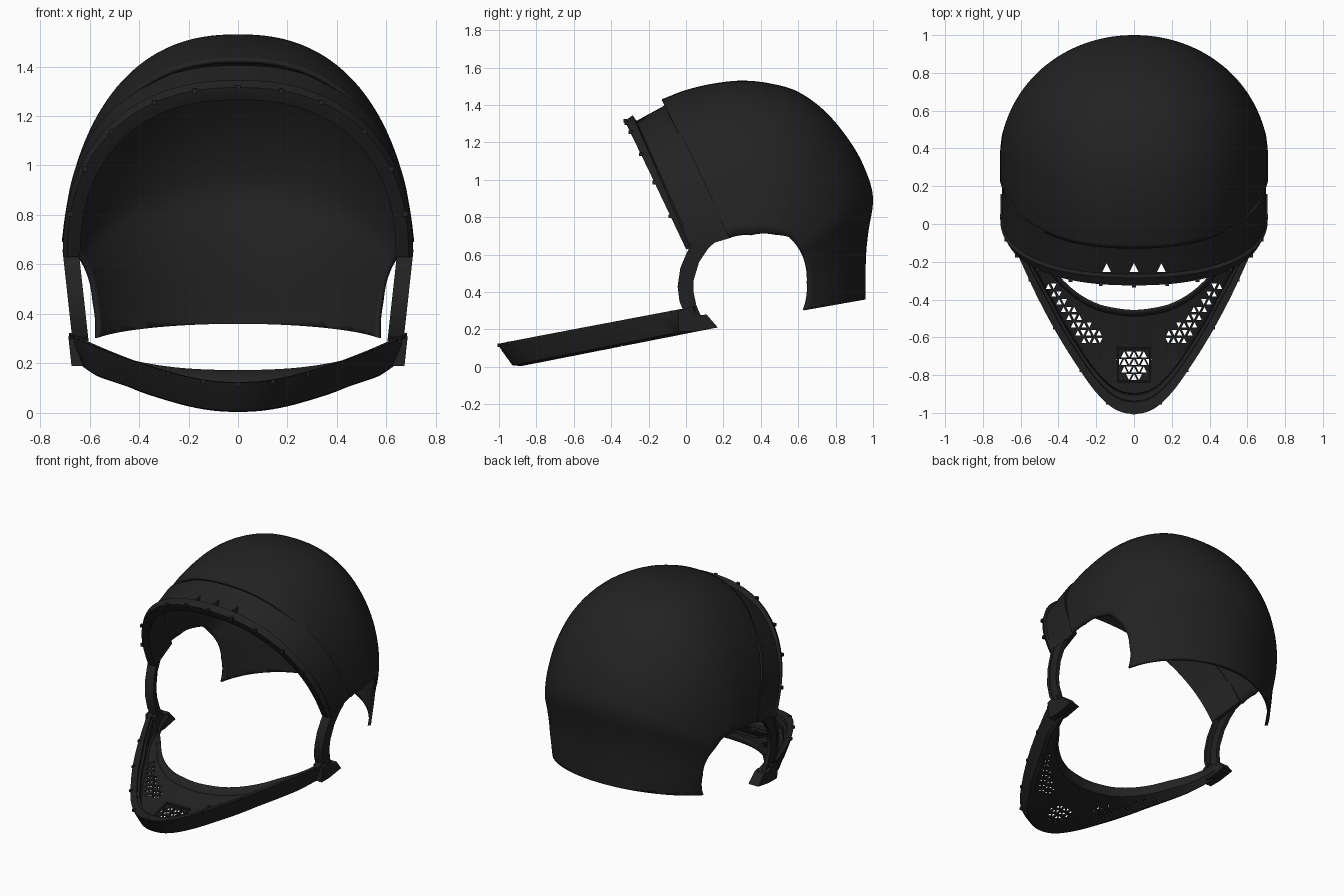
import bpy, bmesh, math
from mathutils import Vector, Matrix

if "Cube" in bpy.data.objects:
    bpy.data.objects.remove(bpy.data.objects["Cube"])

black = bpy.data.materials.new("matte_black")
black.use_nodes = True
COLOUR = (0.016, 0.016, 0.016, 1)
black.diffuse_color = COLOUR
black.node_tree.nodes["Principled BSDF"].inputs["Base Color"].default_value = COLOUR

HINGE = Vector((0.35, 0.45))      # ear centre in (y, z)


def finish(name, bm, smooth=True):
    mesh = bpy.data.meshes.new(name)
    bm.to_mesh(mesh)
    bm.free()
    ob = bpy.data.objects.new(name, mesh)
    bpy.context.collection.objects.link(ob)
    mesh.materials.append(black)
    if smooth:
        activate(ob)
        bpy.ops.object.shade_smooth_by_angle(angle=math.radians(32))
    return ob


def activate(ob):
    bpy.ops.object.select_all(action='DESELECT')
    ob.select_set(True)
    bpy.context.view_layer.objects.active = ob


def apply_modifier(ob, kind, **settings):
    mod = ob.modifiers.new(kind.title(), kind)
    for key, value in settings.items():
        setattr(mod, key, value)
    activate(ob)
    bpy.ops.object.modifier_apply(modifier=mod.name)


def spline(points, steps):
    """Catmull-Rom resampling of a list of 2D points."""
    p = [Vector(q) for q in points]
    p = [2 * p[0] - p[1]] + p + [2 * p[-1] - p[-2]]
    out = []
    for a, b, c, d in zip(p, p[1:], p[2:], p[3:]):
        for i in range(steps):
            t = i / steps
            out.append(b + 0.5 * t * ((c - a) + t * ((2 * a - 5 * b + 4 * c - d)
                                      + t * (3 * (b - c) + d - a))))
    return out + [p[-2]]


def lookup(x, table):
    """Linear interpolation in a rising table of (x, value)."""
    if x <= table[0][0]:
        return table[0][1]
    for (a, u), (b, v) in zip(table, table[1:]):
        if x <= b:
            return u + (v - u) * (x - a) / (b - a)
    return table[-1][1]


def loft(rows, tube=False):
    bm = bmesh.new()
    grid = [[bm.verts.new(p) for p in row] for row in rows]
    n = len(grid[0])
    for r, s in zip(grid, grid[1:]):
        for j in range(n if tube else n - 1):
            k = (j + 1) % n
            bm.faces.new((r[j], r[k], s[k], s[j]))
    if tube:
        bm.faces.new(grid[0])
        bm.faces.new(grid[-1])
    bmesh.ops.recalc_face_normals(bm, faces=bm.faces)
    return bm


def arch(width, phi, power):
    """Superellipse arch: sideways position and height fraction."""
    c, s = math.cos(phi), math.sin(phi)
    return (math.copysign(width * abs(c) ** (2 / power), c), max(s, 0) ** (2 / power))


def prism(bm, outline, place, a, b):
    """Extrude a 2D outline between depths a and b."""
    low = [bm.verts.new(place(u, v, a)) for u, v in outline]
    high = [bm.verts.new(place(u, v, b)) for u, v in outline]
    bm.faces.new(low)
    bm.faces.new(high)
    for i in range(len(low)):
        k = (i + 1) % len(low)
        bm.faces.new((low[i], low[k], high[k], high[i]))
    bmesh.ops.recalc_face_normals(bm, faces=bm.faces)


def cut_triangles(ob, triangles, a, b):
    """Cut small vertical triangular holes: (x, y, size, direction)."""
    bm = bmesh.new()
    for x, y, r, up in triangles:
        prism(bm, [(x - r, y - r * up), (x + r, y - r * up), (x, y + r * up)],
              lambda u, v, w: (u, v, w), a, b)
    cutter = finish("hole_cutter", bm, False)
    cutter.hide_render = True
    apply_modifier(ob, 'BOOLEAN', object=cutter, operation='DIFFERENCE', solver='EXACT')
    bpy.data.objects.remove(cutter)


def nubs(name, points, size):
    bm = bmesh.new()
    for p in points:
        bmesh.ops.create_cube(bm, size=size, matrix=Matrix.Translation(p))
    finish(name, bm, False)


# Helmet shell: arched sections fanned around the ear centre
profile = [(-.13, 1.43), (0, 1.48), (.15, 1.515), (.3, 1.53), (.45, 1.515), (.6, 1.47),
           (.75, 1.36), (.88, 1.2), (.96, 1.05), (1, .9), (.975, .72), (.962, .58),
           (.96, .36), (.96, .1)]
EAR = [(-30, .32), (0, .305), (25, .315), (50, .32), (62, .29), (90, .255), (116, .268)]
WIDTH = [(-30, .65), (0, .68), (30, .70), (65, .72), (116, .722)]
POWER = [(30, 2.0), (85, 2.35)]
rows = []
for p in spline(profile, 6):
    ray = p - HINGE
    angle = math.degrees(math.atan2(ray.y, ray.x))
    power = lookup(angle, POWER)
    start = math.asin((lookup(angle, EAR) / ray.length) ** (power / 2))
    row = []
    for j in range(57):
        x, s = arch(lookup(angle, WIDTH), start + (math.pi - 2 * start) * j / 56, power)
        q = HINGE + ray * s
        row.append((x, q.x, q.y))
    rows.append(row)
bm = loft(rows)
bmesh.ops.bisect_plane(bm, geom=bm.verts[:] + bm.edges[:] + bm.faces[:],
                       plane_co=(0, .96, .36), plane_no=(0, .06, -.34), clear_outer=True)
bm.normal_update()
crown = max(bm.faces, key=lambda f: f.calc_center_median().z)
if crown.normal.z < 0:
    bmesh.ops.reverse_faces(bm, faces=bm.faces)
shell = finish("helmet_shell", bm)
apply_modifier(shell, 'SOLIDIFY', thickness=.018, offset=-1)

# Brow band: (top y, top z, bottom y, bottom z, half width) for each edge loop
band = [(-.10, 1.405, .24, .69, .70), (-.265, 1.315, .04, .63, .70),
        (-.285, 1.345, .025, .63, .708), (-.325, 1.315, 0, .63, .69),
        (-.318, 1.295, .004, .63, .665), (-.30, 1.265, .01, .63, .638),
        (-.09, 1.37, .24, .69, .675)]


def band_point(loop, phi):
    ty, tz, by, bz, w = loop
    x, s = arch(w, phi, 2.3)
    return Vector((x, by + (ty - by) * s, bz + (tz - bz) * s))


brow = finish("brow_band", loft([[band_point(l, math.pi * j / 64) for l in band]
                                 for j in range(65)], tube=True))
cut_triangles(brow, [(x, -.23, .023, 1) for x in (-.145, 0, .145)], 1.1, 1.5)
nubs("brow_studs", [band_point(band[3], math.radians(90 + a * s)) for s in (1, -1)
                    for a in (12, 26, 45, 62, 78)] + [band_point(band[3], math.pi / 2)], .02)

# Chin tray: rim and neck edges swept together
rim_half = [(0, -1), (.1, -.975), (.2, -.885), (.3, -.745), (.4, -.585), (.5, -.4),
            (.58, -.23), (.65, -.07), (.68, .04)]
neck_half = [(0, -.46), (.1, -.45), (.2, -.425), (.3, -.37), (.39, -.29), (.46, -.2),
             (.53, -.11), (.58, -.02), (.605, .08)]


def both_sides(half):
    return [(-x, y) for x, y in half[:0:-1]] + half


def floor_z(y):
    return .008 + .197 * (y + .89)


rows, rim_tops = [], []
for rim, neck in zip(spline(both_sides(rim_half), 5), spline(both_sides(neck_half), 5)):
    d = neck - rim
    k = min(1, d.length / .25)
    d.normalize()
    top = .31 + .19 * rim.y
    slide = Vector((0, .1 * max(0, min(1, (rim.y + .2) / .24))))
    rim_tops.append(Vector((rim.x, rim.y, top)))
    row = [(*(rim + d * off * k), top - drop) for off, drop in
           ((.10, .045), (.09, .02), (.06, .02), (.055, .0), (0, 0), (.02, .03))]
    for base, lift in ((rim + d * .075 * k + slide, .012), (rim + d * .12 * k + slide, 0),
                       (neck - d * .025 * k + slide * .4, .03)):
        row.append((*base, floor_z(base.y) + lift))
    row.append((*neck, .17 + .2 * (neck.y + .46)))
    rows.append(row)
tray = finish("chin_tray", loft(rows))
apply_modifier(tray, 'SOLIDIFY', thickness=.012, offset=0)

# Vent holes in the tray: centre patch and two side patches
vents = []
for i, count in enumerate((5, 7, 5, 3)):
    for j in range(count):
        vents.append(((j - (count - 1) / 2) * .026, -.69 - .04 * i, .016, (-1) ** (i + j)))
for i, count in enumerate((2, 2, 2, 3, 3, 4, 5, 4)):
    for j in range(count):
        for side in (1, -1):
            vents.append((side * (.425 - .028 * i + .004 * count - .028 * j + .02),
                          -.33 - .041 * i, .014, (-1) ** j))
cut_triangles(tray, vents, -.2, .5)

# Raised frame around the centre vent
bm = bmesh.new()
for x, y, sx, sy in ((0, -.66, .18, .012), (0, -.835, .18, .012),
                     (.085, -.7475, .012, .18), (-.085, -.7475, .012, .18)):
    place = (Matrix.Translation((x, y, floor_z(y) + .03 * (y + .88) / .4 + .012))
             @ Matrix.Rotation(math.atan(.27), 4, 'X') @ Matrix.Diagonal((sx, sy, .016, 1)))
    bmesh.ops.create_cube(bm, size=1, matrix=place)
finish("vent_frame", bm, False)
nubs("rim_studs", [p - Vector((0, 0, .004)) for p in rim_tops[5:-5:7]], .018)

# Side arms around the ears, and the tray ends they stand on
front_arc = [(.03, .66), (.0, .60), (-.03, .53), (-.045, .43), (-.035, .35), (-.01, .29)]
ear_arc = [(.08, .27), (.055, .33), (.04, .40), (.04, .46), (.07, .56), (.12, .635), (.16, .67)]
flange_back = [(y + .022, z) for y, z in reversed(front_arc)]
tray_end = [(-.04, .30), (.0, .31), (.08, .275), (.11, .28), (.17, .21), (.05, .19), (-.04, .19)]
for label, side in (("left", 1), ("right", -1)):
    def lean(y, z, x):
        return (side * (x + .11 * (z - .3)), y, z)
    for part, outline, a, b in (("side_arm", front_arc + ear_arc, .64, .666),
                                ("arm_flange", front_arc + flange_back, .605, .67),
                                ("tray_end", tray_end, .61, .685)):
        bm = bmesh.new()
        prism(bm, outline, lean, a, b)
        finish(f"{label}_{part}", bm)
